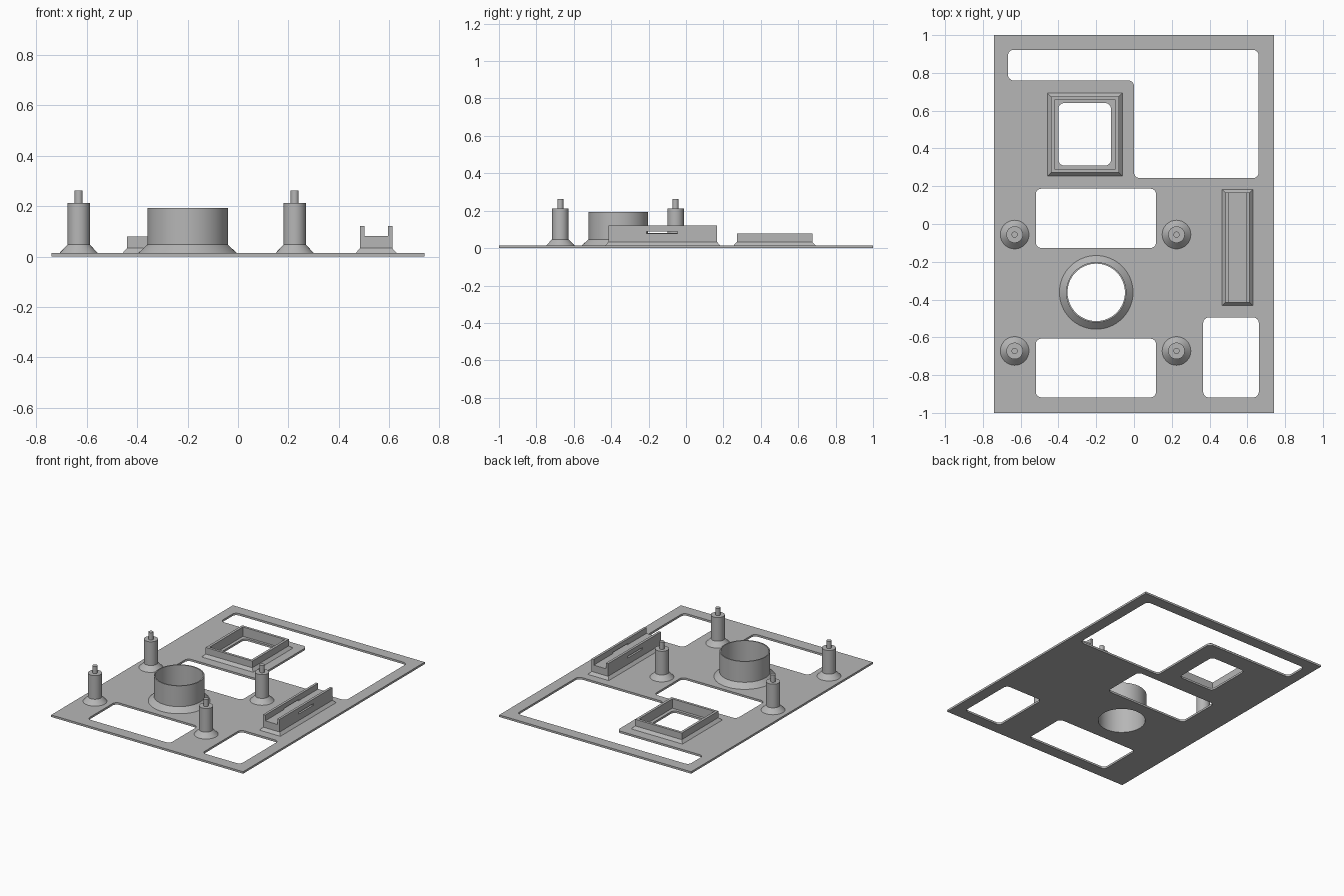
import bpy, bmesh, math
from mathutils import Vector

cube = bpy.data.objects.get("Cube")
if cube:
    bpy.data.objects.remove(cube)

grey = bpy.data.materials.new("plain grey")
grey.use_nodes = True
COLOUR = (0.47, 0.47, 0.47, 1)
grey.diffuse_color = COLOUR
grey.node_tree.nodes["Principled BSDF"].inputs["Base Color"].default_value = COLOUR

T = 0.014  # plate thickness


def finish(name, bm, smooth=True):
    bmesh.ops.recalc_face_normals(bm, faces=bm.faces)
    mesh = bpy.data.meshes.new(name)
    bm.to_mesh(mesh)
    bm.free()
    mesh.materials.append(grey)
    ob = bpy.data.objects.new(name, mesh)
    bpy.context.collection.objects.link(ob)
    if smooth:
        bpy.ops.object.select_all(action='DESELECT')
        ob.select_set(True)
        bpy.context.view_layer.objects.active = ob
        bpy.ops.object.shade_smooth_by_angle(angle=math.radians(25))
    return ob


def rect(x0, x1, y0, y1):
    return [(x0, y0), (x1, y0), (x1, y1), (x0, y1)]


def grow(r, d):
    x0, x1, y0, y1 = r
    return rect(x0 - d, x1 + d, y0 - d, y1 + d)


def circle(cx, cy, r, n=48):
    return [(cx + r * math.cos(i * math.tau / n), cy + r * math.sin(i * math.tau / n))
            for i in range(n)]


def rounded(points, r=0.03, steps=6):
    """Round every corner of a right-angled outline."""
    out = []
    for i, p in enumerate(points):
        p = Vector(p)
        a = (Vector(points[i - 1]) - p).normalized() * r
        b = (Vector(points[(i + 1) % len(points)]) - p).normalized() * r
        for k in range(steps + 1):
            t = k / steps * math.pi / 2
            out.append(tuple(p + a * (1 - math.sin(t)) + b * (1 - math.cos(t))))
    return out


def slab(name, loops, place, depth):
    """Fill an outline with holes and give it thickness."""
    bm = bmesh.new()
    for loop in loops:
        vs = [bm.verts.new(place(*p)) for p in loop]
        for i, v in enumerate(vs):
            bm.edges.new((vs[i - 1], v))
    bmesh.ops.triangle_fill(bm, use_beauty=True, use_dissolve=False, edges=bm.edges[:])
    ext = bmesh.ops.extrude_face_region(bm, geom=bm.faces[:], use_keep_orig=True)
    moved = [g for g in ext["geom"] if isinstance(g, bmesh.types.BMVert)]
    bmesh.ops.translate(bm, verts=moved, vec=depth)
    return finish(name, bm, False)


def loft(name, rings, hollow=False):
    """Join outlines given as (points, z); cap the ends or close into a tube."""
    bm = bmesh.new()
    vs = [[bm.verts.new((x, y, z)) for x, y in pts] for pts, z in rings]
    pairs = list(zip(vs, vs[1:]))
    if hollow:
        pairs.append((vs[-1], vs[0]))
    else:
        bm.faces.new(vs[0])
        bm.faces.new(vs[-1])
    for a, b in pairs:
        for i in range(len(a)):
            bm.faces.new((a[i - 1], a[i], b[i], b[i - 1]))
    return finish(name, bm)


# Base plate with its cut-outs
TX, TY = -0.2, -0.362
holes = [
    rounded([(-0.667, 0.76), (0, 0.76), (0, 0.243), (0.66, 0.243), (0.66, 0.922), (-0.667, 0.922)]),
    rounded(rect(-0.52, 0.117, -0.127, 0.187)),
    rounded(rect(-0.52, 0.117, -0.918, -0.607)),
    rounded(rect(0.366, 0.661, -0.918, -0.495)),
    rounded(rect(-0.4, -0.122, 0.31, 0.64)),
    circle(TX, TY, 0.152, 64),
]
slab("base_plate", [rect(-0.74, 0.74, -1, 1)] + holes,
     lambda x, y: (x, y, 0), (0, 0, T))

# Wide open tube with a flared foot
tube = [(0.195, T), (0.16, 0.047), (0.16, 0.192), (0.152, 0.192), (0.152, T)]
loft("tube", [(circle(TX, TY, r, 64), z) for r, z in tube], hollow=True)

# Four mounting posts with pins
post = [(0.076, T), (0.044, 0.047), (0.044, 0.212), (0.016, 0.212), (0.016, 0.262)]
for side, x in (("right", -0.632), ("left", 0.225)):
    for end, y in (("front", -0.672), ("back", -0.056)):
        loft(f"{end}_{side}_post", [(circle(x, y, r, 32), z) for r, z in post])

# Square frame with a flared foot
frame = (-0.44, -0.08, 0.272, 0.675)
steps = [(0.018, T), (0, 0.033), (0, 0.079), (-0.018, 0.079), (-0.018, T)]
loft("square_frame", [(grow(frame, d), z) for d, z in steps], hollow=True)

# Channel: flared foot, raised floor and two slotted walls
X0, X1, Y0, Y1 = 0.484, 0.612, -0.415, 0.166
FOOT, WALL = 0.033, 0.017
channel = (X0, X1, Y0, Y1)
loft("channel_foot", [(grow(channel, 0.017), T), (grow(channel, 0), FOOT)])
floor = rect(X0 + WALL, X1 - WALL, Y0, Y1)
loft("channel_floor", [(floor, FOOT), (floor, 0.081)])
for side, x in (("right", X0), ("left", X1 - WALL)):
    slab(f"channel_{side}_wall",
         [rect(Y0, Y1, FOOT, 0.121), rect(-0.21, -0.045, 0.078, 0.089)],
         lambda y, z: (x, y, z), (WALL, 0, 0))
